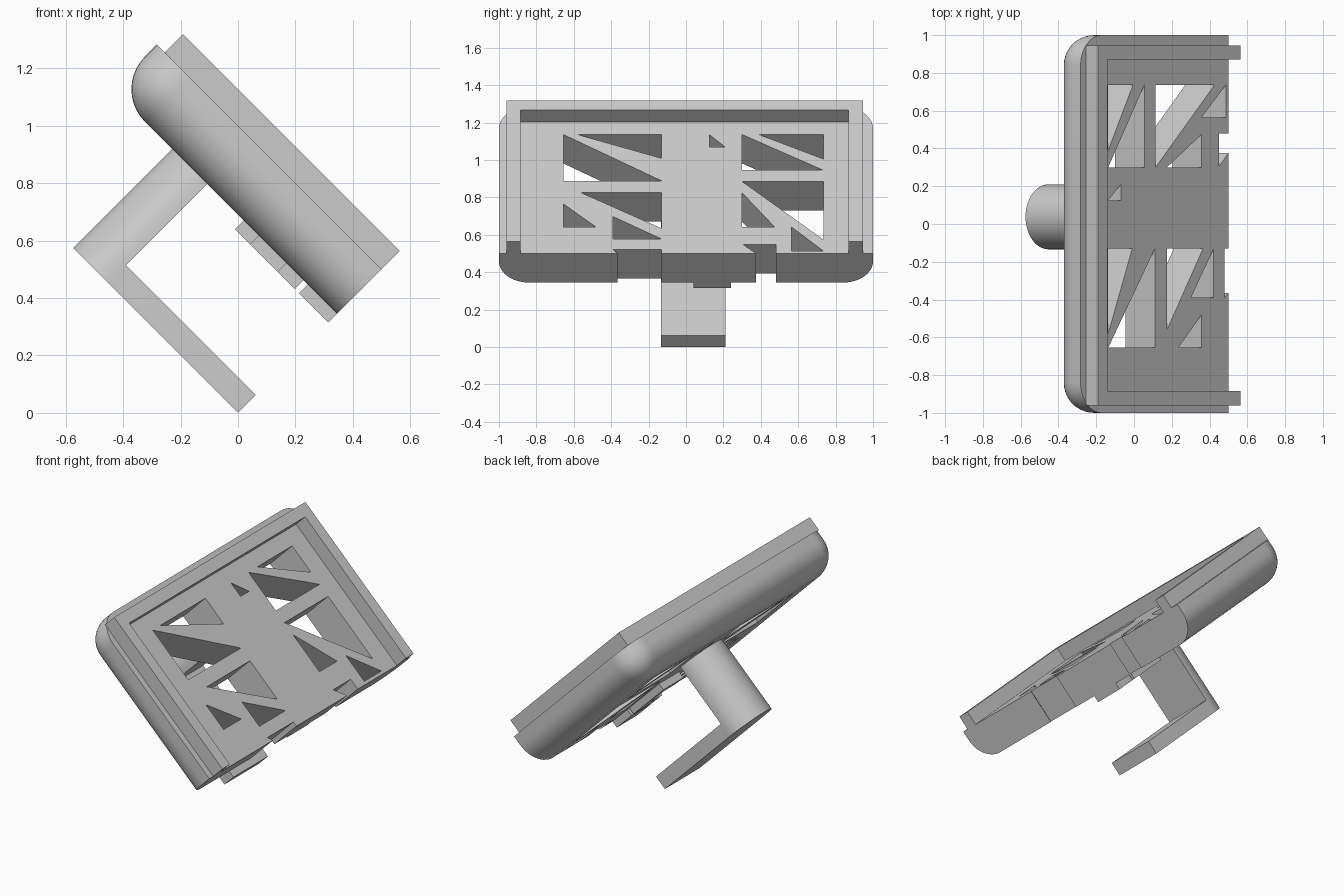
import bpy, bmesh, math
from mathutils import Matrix

cube = bpy.data.objects.get("Cube")
if cube:
    bpy.data.objects.remove(cube, do_unlink=True)

grey = bpy.data.materials.new("plain grey")
grey.use_nodes = True
grey.diffuse_color = (0.6, 0.6, 0.6, 1)
grey.node_tree.nodes["Principled BSDF"].inputs["Base Color"].default_value = (0.6, 0.6, 0.6, 1)

# Parts are laid out flat (x runs down the slope), then tilted
TILT = Matrix.Rotation(math.pi / 4, 4, 'Y')
BACK, FLOOR, LIP = 0.488, 0.707, 0.797


def prism(bm, outline, low, high):
    """Extrude a flat (x, y) outline between two heights."""
    face = bm.faces.new([bm.verts.new((x, y, low)) for x, y in outline])
    new = bmesh.ops.extrude_face_region(bm, geom=[face])["geom"]
    bmesh.ops.translate(bm, vec=(0, 0, high - low),
                        verts=[v for v in new if isinstance(v, bmesh.types.BMVert)])


def box(x0, x1, y0, y1):
    return [(x0, y0), (x1, y0), (x1, y1), (x0, y1)]


def finish(name, bm):
    bmesh.ops.recalc_face_normals(bm, faces=bm.faces)
    mesh = bpy.data.meshes.new(name)
    bm.to_mesh(mesh)
    bm.free()
    mesh.materials.append(grey)
    obj = bpy.data.objects.new(name, mesh)
    obj.matrix_world = TILT
    bpy.context.collection.objects.link(obj)
    return obj


def activate(obj):
    bpy.ops.object.select_all(action='DESELECT')
    obj.select_set(True)
    bpy.context.view_layer.objects.active = obj


def smooth(obj):
    activate(obj)
    bpy.ops.object.shade_smooth_by_angle(angle=math.radians(30))


# Tray body: rounded everywhere except the open lower end and the rim
TOP = -1.107
bm = bmesh.new()
prism(bm, box(TOP, 0, -1, 1), BACK, FLOOR)
rounded = []
for e in bm.edges:
    mid = (e.verts[0].co + e.verts[1].co) / 2
    on_back = mid.z < BACK + 0.01
    on_top = mid.x < TOP + 0.01
    on_side = abs(mid.y) > 0.99
    if on_back + on_top + on_side == 2:
        rounded.append(e)
bmesh.ops.bevel(bm, geom=rounded, offset=0.16, segments=10, profile=0.5, affect='EDGES')
tray = finish("tray_body", bm)

# Triangular openings and end notches
openings = [
    [(-0.90, -0.58), (-0.90, -0.13), (-0.72, -0.13)],
    [(-0.90, -0.655), (-0.55, -0.655), (-0.55, -0.13)],
    [(-0.46, -0.56), (-0.46, -0.13), (-0.19, -0.13)],
    [(-0.375, -0.655), (-0.2, -0.655), (-0.2, -0.48)],
    [(-0.28, -0.39), (-0.11, -0.39), (-0.11, -0.13)],
    [(-0.90, 0.39), (-0.90, 0.735), (-0.715, 0.735)],
    [(-0.90, 0.30), (-0.63, 0.30), (-0.63, 0.735)],
    [(-0.545, 0.30), (-0.545, 0.735), (-0.105, 0.735)],
    [(-0.46, 0.30), (-0.2, 0.30), (-0.2, 0.475)],
    [(-0.2, 0.565), (-0.02, 0.565), (-0.02, 0.735)],
    [(-0.90, 0.125), (-0.805, 0.125), (-0.805, 0.21)],
    [(-0.07, 0.305), (-0.07, 0.48), (0.05, 0.48), (0.05, 0.375), (0, 0.375)],
    [(-0.03, -0.39), (-0.03, -0.13), (0.05, -0.13), (0.05, -0.365), (0, -0.365)],
]
bm = bmesh.new()
for outline in openings:
    prism(bm, outline, BACK - 0.1, FLOOR + 0.1)
cutter = finish("opening_cutter", bm)
cutter.hide_render = True
activate(tray)
cut = tray.modifiers.new("openings", 'BOOLEAN')
cut.operation = 'DIFFERENCE'
cut.solver = 'EXACT'
cut.object = cutter
bpy.ops.object.modifier_apply(modifier=cut.name)
bpy.data.objects.remove(cutter, do_unlink=True)
smooth(tray)

# Raised lip around three sides
bm = bmesh.new()
prism(bm, [(0, -0.96), (TOP + 0.039, -0.96), (TOP + 0.039, 0.945), (0, 0.945),
           (0, 0.87), (-0.995, 0.87), (-0.995, -0.885), (0, -0.885)], FLOOR, LIP)
finish("tray_lip", bm)

# Stand: half-round post and a foot plate with a matching round end
MID, RADIUS, FLAT = 0.038, 0.172, -0.64
arc = [(FLAT - RADIUS * math.sin(a), MID + RADIUS * math.cos(a))
       for a in (math.pi * i / 32 for i in range(33))]
bm = bmesh.new()
prism(bm, arc, 0.088, BACK)
smooth(finish("stand_post", bm))
bm = bmesh.new()
prism(bm, [(0, MID + RADIUS)] + arc + [(0, MID - RADIUS)], 0, 0.088)
smooth(finish("stand_foot", bm))

# Raised pads on the back near the lower end
bm = bmesh.new()
prism(bm, [(-0.46, 0.04), (-0.385, 0.04), (-0.385, 0.16), (-0.25, 0.16),
           (-0.25, 0.04), (-0.165, 0.04), (-0.165, 0.24), (-0.46, 0.24)], 0.445, BACK)
prism(bm, box(-0.145, 0, 0.04, 0.24), 0.445, BACK)
finish("back_pads", bm)
